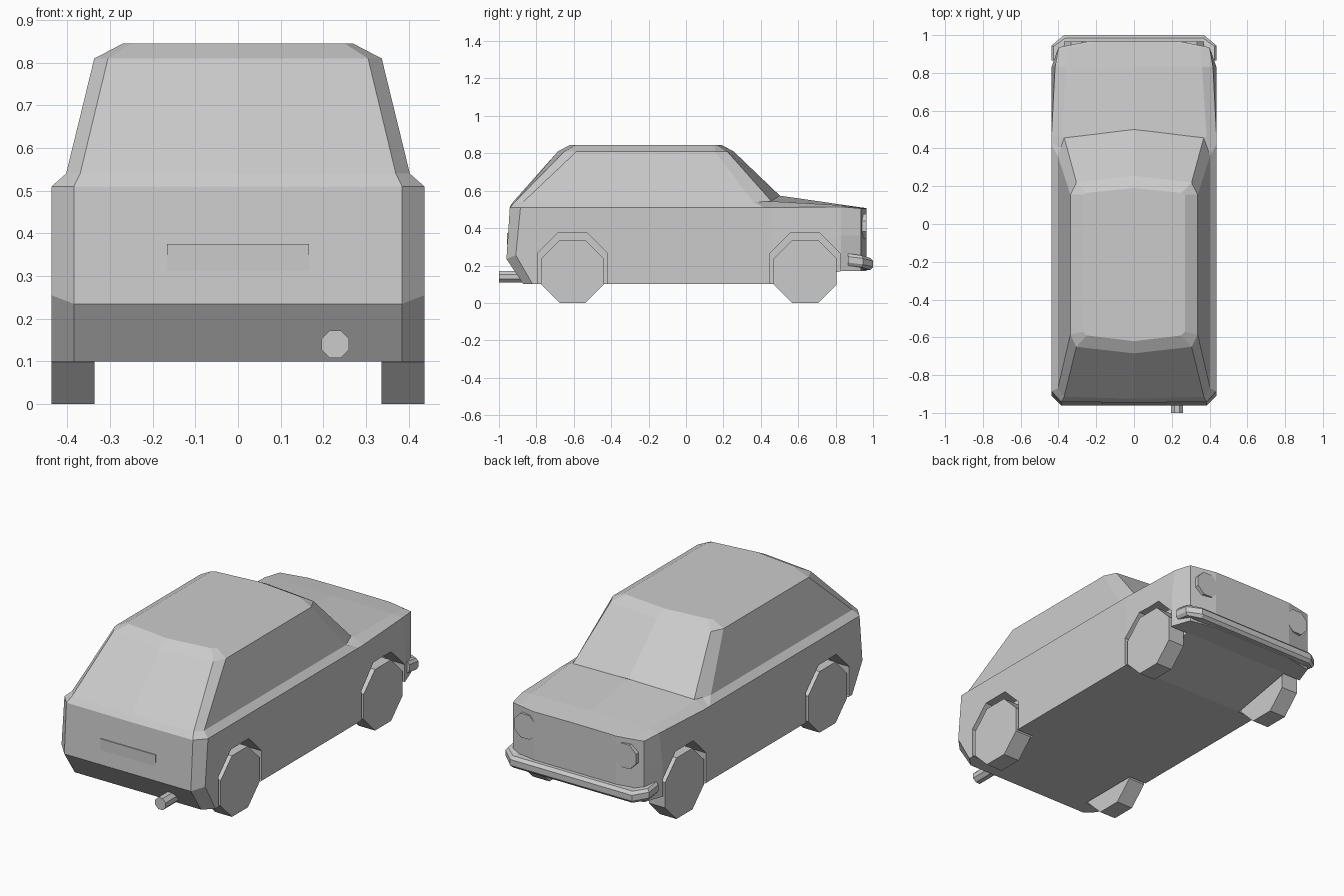
import bpy, bmesh
from math import pi, cos
from mathutils import Matrix

if "Cube" in bpy.data.objects:
    bpy.data.objects.remove(bpy.data.objects["Cube"])


def make(name, bm):
    bmesh.ops.recalc_face_normals(bm, faces=bm.faces)
    me = bpy.data.meshes.new(name)
    bm.to_mesh(me)
    bm.free()
    ob = bpy.data.objects.new(name, me)
    bpy.context.collection.objects.link(ob)
    return ob


def full(half):
    # half outline starting and ending on x = 0 -> closed symmetric ring
    return half + [(-x, y, z) for x, y, z in half[-2:0:-1]]


def loft(name, rings):
    bm = bmesh.new()
    rows = [[bm.verts.new(p) for p in r] for r in rings]
    n = len(rows[0])
    for a, b in zip(rows, rows[1:]):
        for i in range(n):
            j = (i + 1) % n
            bm.faces.new((a[i], a[j], b[j], b[i]))
    for r in (rows[0], rows[-1]):          # caps made of cross strips
        for i in range(n // 2):
            quad = (r[i], r[i + 1], r[n - i - 1], r[(n - i) % n])
            bm.faces.new(list(dict.fromkeys(quad)))
    return make(name, bm)


def octagon(name, centre, apothem, depth, axis):
    # eight-sided drum with flat top and bottom
    bm = bmesh.new()
    r = apothem / cos(pi / 8)
    turn = Matrix.Rotation(pi / 2, 4, 'Y' if axis == 'x' else 'X')
    bmesh.ops.create_cone(bm, cap_ends=True, segments=8, radius1=r, radius2=r, depth=depth,
                          matrix=Matrix.Translation(centre) @ turn @ Matrix.Rotation(pi / 8, 4, 'Z'))
    return make(name, bm)


def box(name, centre, size):
    bm = bmesh.new()
    bmesh.ops.create_cube(bm, size=1, matrix=Matrix.Translation(centre) @ Matrix.Diagonal((*size, 1)))
    return make(name, bm)


# Lower body with bonnet: floor, sill, waist, belt, deck edge, deck centre at each station
body = loft("lower_body", [full(h) for h in (
    [(0, -.87, .10), (.385, -.87, .10), (.385, -.96, .235), (.385, -.942, .51), (.34, -.942, .51), (0, -.945, .51)],
    [(0, -.82, .10), (.437, -.82, .10), (.437, -.91, .255), (.437, -.885, .51), (.38, -.885, .51), (0, -.885, .51)],
    [(0, .46, .10), (.437, .46, .10), (.437, .46, .255), (.437, .46, .51), (.385, .46, .543), (0, .49, .575)],
    [(0, .83, .17), (.437, .83, .17), (.437, .83, .36), (.418, .83, .514), (.36, .83, .522), (0, .83, .526)],
    [(0, .935, .17), (.40, .935, .17), (.40, .935, .36), (.40, .935, .505), (.35, .935, .509), (0, .935, .511)],
    [(0, .965, .17), (.25, .965, .17), (.25, .965, .36), (.25, .965, .505), (.20, .965, .506), (0, .965, .507)],
)])

# Cabin: belt, window base, window top, roof
loft("cabin", [full(h) for h in (
    [(0, .49, .51), (.36, .47, .51), (.437, .42, .51), (.437, -.885, .51), (.385, -.942, .51), (0, -.945, .51)],
    [(0, .50, .575), (.37, .46, .54), (.403, .36, .54), (.403, -.87, .54), (.37, -.915, .54), (0, -.925, .54)],
    [(0, .255, .81), (.305, .22, .81), (.337, .155, .81), (.337, -.585, .81), (.305, -.65, .81), (0, -.685, .81)],
    [(0, .19, .845), (.25, .165, .845), (.27, .155, .845), (.27, -.57, .845), (.25, -.59, .845), (0, -.62, .845)],
)])

# Wheels and wheel arches
for end, y in (("front", .637), ("rear", -.607)):
    for side, s in (("right", 1), ("left", -1)):
        octagon(f"{end}_{side}_wheel", (s * .387, y, .168), .168, .10, 'x')
        cutter = octagon("arch_cutter", (s * .43, y, .187), .188, .20, 'x')
        cutter.hide_render = True
        mod = body.modifiers.new("arch", 'BOOLEAN')
        mod.operation = 'DIFFERENCE'
        mod.solver = 'EXACT'
        mod.object = cutter
        bpy.context.view_layer.objects.active = body
        bpy.ops.object.modifier_apply(modifier=mod.name)
        bpy.data.objects.remove(cutter)

# Headlamps
for side, s in (("right", 1), ("left", -1)):
    octagon(f"{side}_headlamp", (s * .305, .94, .41), .066, .05, 'y')

# Front bumper: outer x, outer y, inner x, inner y, height, along a wrapped path
path = [(.437, .865, .40, .865, .232), (.437, .945, .40, .93, .222), (.37, 1.0, .35, .95, .208)]
path += [(-a, b, -c, d, z) for a, b, c, d, z in path[::-1]]
rings = []
for ox, oy, ix, iy, z in path:
    mx, my = ox * .7 + ix * .3, oy * .7 + iy * .3
    rings.append([(ix, iy, z - .032), (mx, my, z - .032), (ox, oy, z - .016),
                  (ox, oy, z + .016), (mx, my, z + .032), (ix, iy, z + .032)])
loft("front_bumper", rings)

# Rear plate and exhaust
box("rear_plate", (0, -.946, .344), (.334, .02, .062))
octagon("exhaust_pipe", (.228, -.90, .14), .032, .20, 'y')
